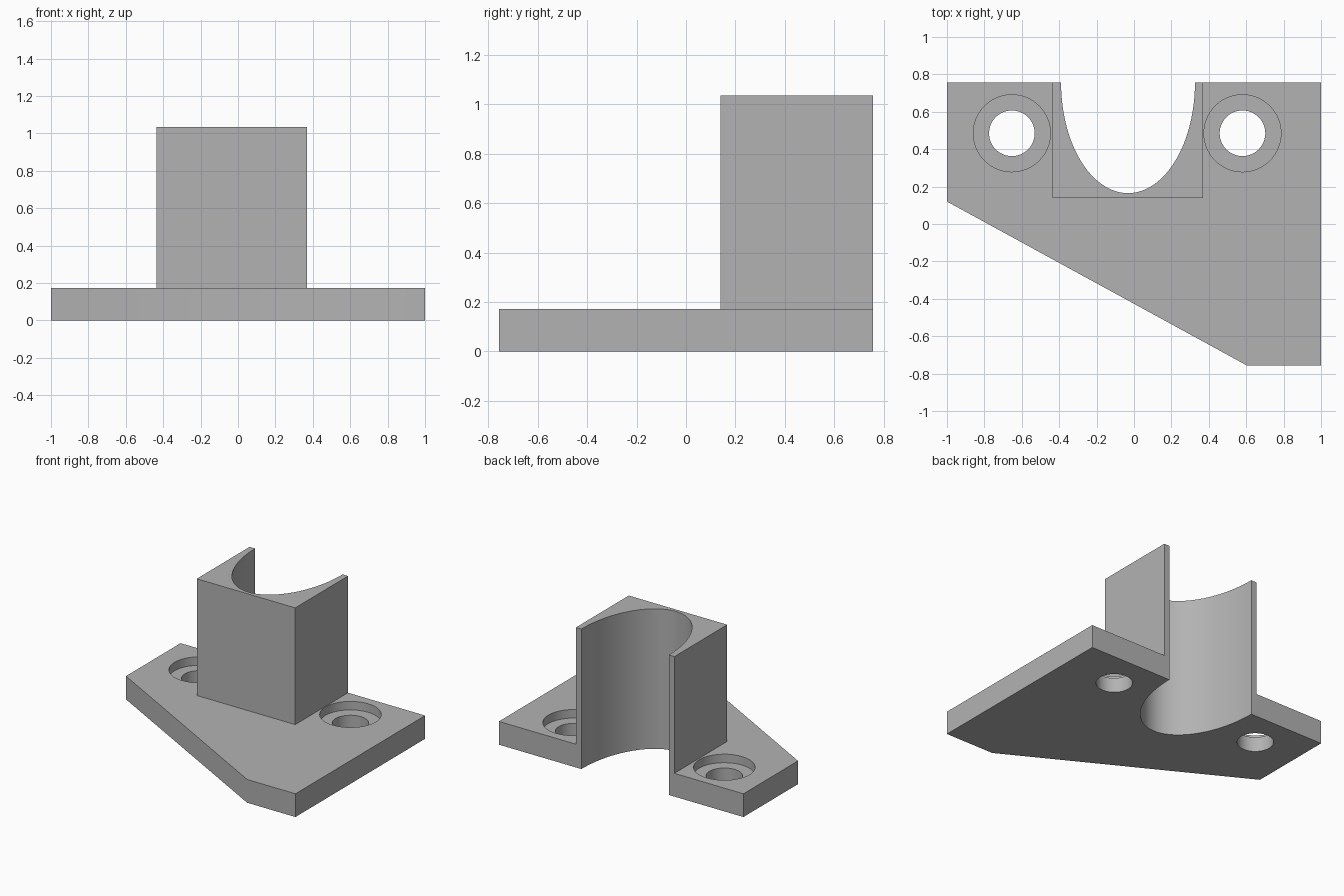
import bpy, bmesh, math

if "Cube" in bpy.data.objects:
    bpy.data.objects.remove(bpy.data.objects["Cube"], do_unlink=True)

BACK = 0.757
PLATE_TOP = 0.172
TOWER_TOP = 1.035
HOLE_Y = 0.485

grey = bpy.data.materials.new("plain_grey")
grey.use_nodes = True
grey.diffuse_color = (0.45, 0.45, 0.45, 1)
grey.node_tree.nodes["Principled BSDF"].inputs["Base Color"].default_value = grey.diffuse_color


def prism(name, outline, z0, z1):
    """Extrude a closed counter-clockwise outline from z0 to z1."""
    bm = bmesh.new()
    base = bm.faces.new([bm.verts.new((x, y, z0)) for x, y in outline])
    top = bmesh.ops.extrude_face_region(bm, geom=[base], use_keep_orig=True)
    moved = [v for v in top["geom"] if isinstance(v, bmesh.types.BMVert)]
    bmesh.ops.translate(bm, verts=moved, vec=(0, 0, z1 - z0))
    bmesh.ops.recalc_face_normals(bm, faces=bm.faces)
    mesh = bpy.data.meshes.new(name)
    bm.to_mesh(mesh)
    bm.free()
    obj = bpy.data.objects.new(name, mesh)
    bpy.context.collection.objects.link(obj)
    mesh.materials.append(grey)
    return obj


def circle(cx, cy, r, n=64):
    return [(cx + r * math.cos(2 * math.pi * i / n),
             cy + r * math.sin(2 * math.pi * i / n)) for i in range(n)]


def select_only(obj):
    bpy.ops.object.select_all(action='DESELECT')
    obj.select_set(True)
    bpy.context.view_layer.objects.active = obj


# Half-elliptical channel, open at the back, running right to left
STEPS = 48
channel = [(-0.032 + 0.358 * math.cos(math.pi * i / STEPS),
            BACK - 0.592 * math.sin(math.pi * i / STEPS)) for i in range(STEPS + 1)]

# Base plate with a slanted front corner
plate = prism("base_plate",
              [(-1, BACK), (-1, 0.12), (0.605, -BACK), (1, -BACK), (1, BACK)] + channel,
              0, PLATE_TOP)

# Upright block wrapped around the channel
tower = prism("upright_holder",
              [(-0.435, BACK), (-0.435, 0.14), (0.37, 0.14), (0.37, BACK)] + channel,
              PLATE_TOP, TOWER_TOP)

# Counterbored screw holes
for x in (-0.653, 0.58):
    for radius, z0 in ((0.122, -0.1), (0.206, PLATE_TOP - 0.063)):
        cutter = prism("hole_cutter", circle(x, HOLE_Y, radius), z0, 0.3)
        cutter.hide_render = True
        mod = plate.modifiers.new("hole", 'BOOLEAN')
        mod.operation = 'DIFFERENCE'
        mod.solver = 'EXACT'
        mod.object = cutter
        select_only(plate)
        bpy.ops.object.modifier_apply(modifier=mod.name)
        bpy.data.objects.remove(cutter, do_unlink=True)

# Smooth curved walls, keep the corners crisp
for obj in (plate, tower):
    select_only(obj)
    bpy.ops.object.shade_smooth_by_angle(angle=math.radians(30))
